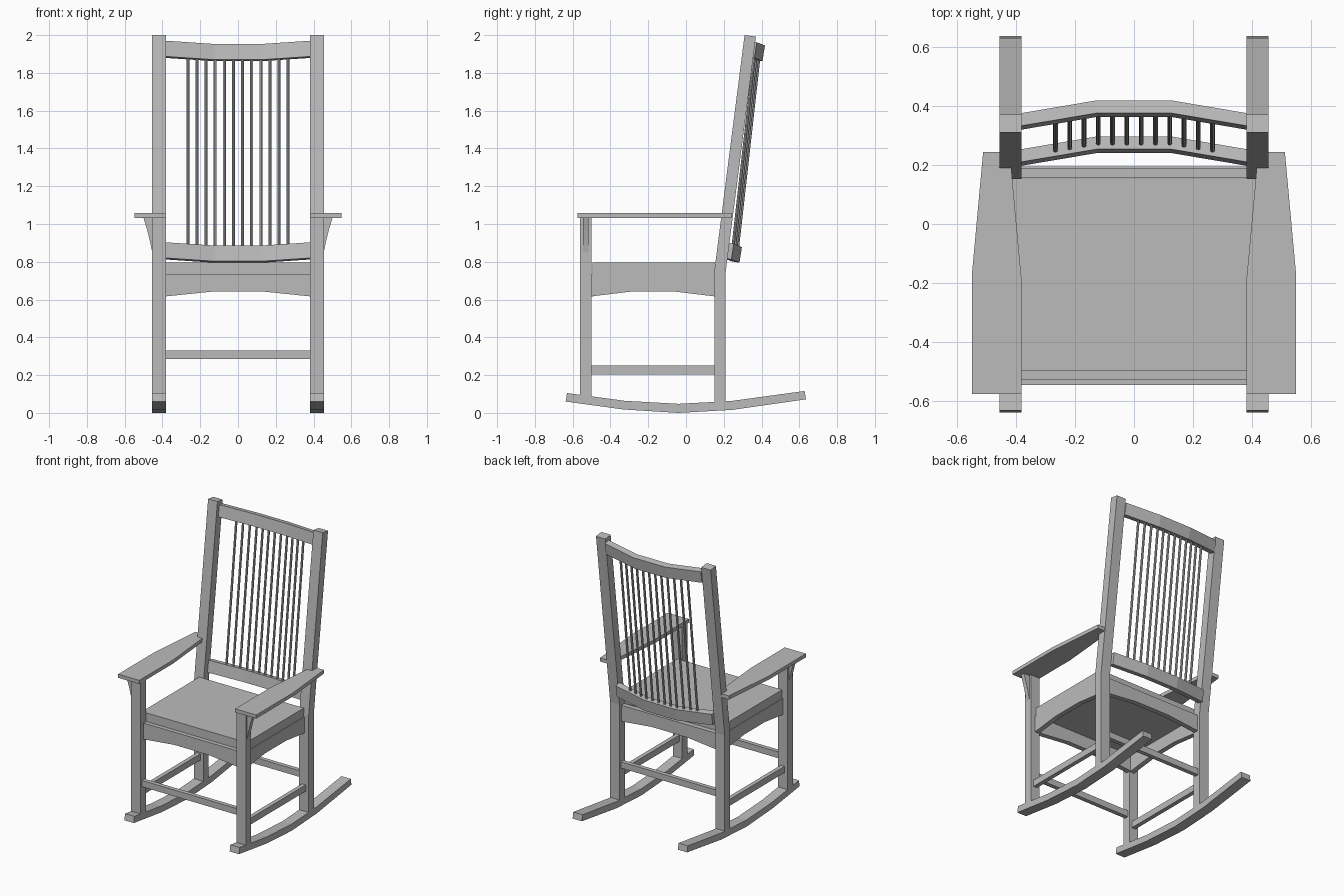
import bpy
import bmesh
from mathutils import Vector

cube = bpy.data.objects.get("Cube")
if cube:
    bpy.data.objects.remove(cube, do_unlink=True)

grey = bpy.data.materials.new("plain_grey")
grey.use_nodes = True
grey.diffuse_color = (0.5, 0.5, 0.5, 1)
grey.node_tree.nodes["Principled BSDF"].inputs["Base Color"].default_value = (0.5, 0.5, 0.5, 1)


def finish(name, bm, mirror=False):
    bmesh.ops.recalc_face_normals(bm, faces=bm.faces)
    mesh = bpy.data.meshes.new(name)
    bm.to_mesh(mesh)
    bm.free()
    mesh.materials.append(grey)
    ob = bpy.data.objects.new(name, mesh)
    bpy.context.collection.objects.link(ob)
    if mirror:
        mod = ob.modifiers.new("other_side", 'MIRROR')
        mod.use_mirror_merge = False
    return ob


def prism(name, profile, axis, lo, hi, mirror=False):
    """Extrude a flat profile along one axis from lo to hi."""
    bm = bmesh.new()
    verts = []
    for p in profile:
        co = list(p)
        co.insert(axis, lo)
        verts.append(bm.verts.new(co))
    face = bm.faces.new(verts)
    grown = bmesh.ops.extrude_face_region(bm, geom=[face])["geom"]
    shift = Vector((0, 0, 0))
    shift[axis] = hi - lo
    bmesh.ops.translate(bm, vec=shift, verts=[g for g in grown if isinstance(g, bmesh.types.BMVert)])
    return finish(name, bm, mirror)


def box(name, x, y, z, mirror=False):
    return prism(name, [(x[0], y[0]), (x[1], y[0]), (x[1], y[1]), (x[0], y[1])], 2, z[0], z[1], mirror)


X, Y, Z = 0, 1, 2
POST_IN, POST_OUT = 0.38, 0.454

# Rockers and posts
prism("rocker", [(-0.637, 0.06), (-0.33, 0.018), (-0.04, 0), (0.245, 0.016), (0.635, 0.072),
                 (0.628, 0.116), (0.24, 0.063), (-0.04, 0.048), (-0.325, 0.064), (-0.63, 0.105)],
      X, POST_IN, POST_OUT, True)
box("front_leg", (POST_IN, POST_OUT), (-0.56, -0.5), (0.06, 1.032), True)
prism("back_post", [(0.15, 0.04), (0.21, 0.04), (0.21, 0.745), (0.37, 1.992), (0.31, 2.0), (0.15, 0.75)],
      X, POST_IN, POST_OUT, True)

# Arms and the brackets below them
prism("arm", [(0.38, -0.575), (0.547, -0.575), (0.547, -0.16), (0.51, 0.244), (0.42, 0.244), (0.38, -0.19)],
      Z, 1.032, 1.058, True)
prism("arm_bracket", [(0.454, 1.032), (0.5, 1.032), (0.48, 0.965), (0.464, 0.9), (0.454, 0.85)],
      Y, -0.545, -0.515, True)


# Arched aprons below the seat
def arch(a, b):
    third = (b - a) * 0.32
    return [(a, 0.733), (a, 0.617), (a + third, 0.642), (b - third, 0.642), (b, 0.617), (b, 0.733)]


prism("front_apron", arch(-0.38, 0.38), Y, -0.525, -0.49)
prism("back_apron", arch(-0.38, 0.38), Y, 0.155, 0.19)
prism("side_apron", arch(-0.5, 0.15), X, 0.385, 0.42, True)
box("seat", (-0.415, 0.415), (-0.495, 0.153), (0.733, 0.795))

# Stretchers
box("front_stretcher", (-0.38, 0.38), (-0.545, -0.515), (0.285, 0.33))
box("back_stretcher", (-0.38, 0.38), (0.165, 0.195), (0.285, 0.33))
box("side_stretcher", (0.402, 0.432), (-0.5, 0.15), (0.204, 0.25), True)

# Back rails: a tilted section bent backwards in three straight runs
DEPTH, HEIGHT = Vector((0, 0.043, -0.008)), Vector((0, 0.013, 0.083))
BEND = 0.125
RISE = Vector((0, 0.122, 1.067))


def rail_point(x):
    end, mid = Vector((0, 0.197, 0.82)), Vector((0, 0.24, 0.803))
    t = max(0, (abs(x) - BEND) / (POST_IN - BEND))
    return mid.lerp(end, t) + Vector((x, 0, 0))


def rail(name, offset):
    bm = bmesh.new()
    rings = []
    for x in (-POST_IN, -BEND, BEND, POST_IN):
        p = rail_point(x) + offset
        rings.append([bm.verts.new(c) for c in (p, p + DEPTH, p + DEPTH + HEIGHT, p + HEIGHT)])
    for a, b in zip(rings, rings[1:]):
        for i in range(4):
            j = (i + 1) % 4
            bm.faces.new((a[i], a[j], b[j], b[i]))
    bm.faces.new(rings[0])
    bm.faces.new(rings[-1])
    finish(name, bm)


rail("lower_back_rail", Vector((0, 0, 0)))
rail("top_back_rail", RISE)

# Slim spindles between the rails
SPINDLES = 12
for i in range(SPINDLES):
    x = (i - (SPINDLES - 1) / 2) * 0.0483
    start = rail_point(x) + DEPTH / 2 + HEIGHT * 0.8
    stop = rail_point(x) + RISE + DEPTH / 2 + HEIGHT * 0.2
    run = stop - start
    bm = bmesh.new()
    bmesh.ops.create_cone(bm, cap_ends=True, segments=8, radius1=0.008, radius2=0.008, depth=run.length)
    turn = run.to_track_quat('Z', 'Y').to_matrix().to_4x4()
    turn.translation = (start + stop) / 2
    bm.transform(turn)
    finish("back_spindle_%d" % (i + 1), bm)
